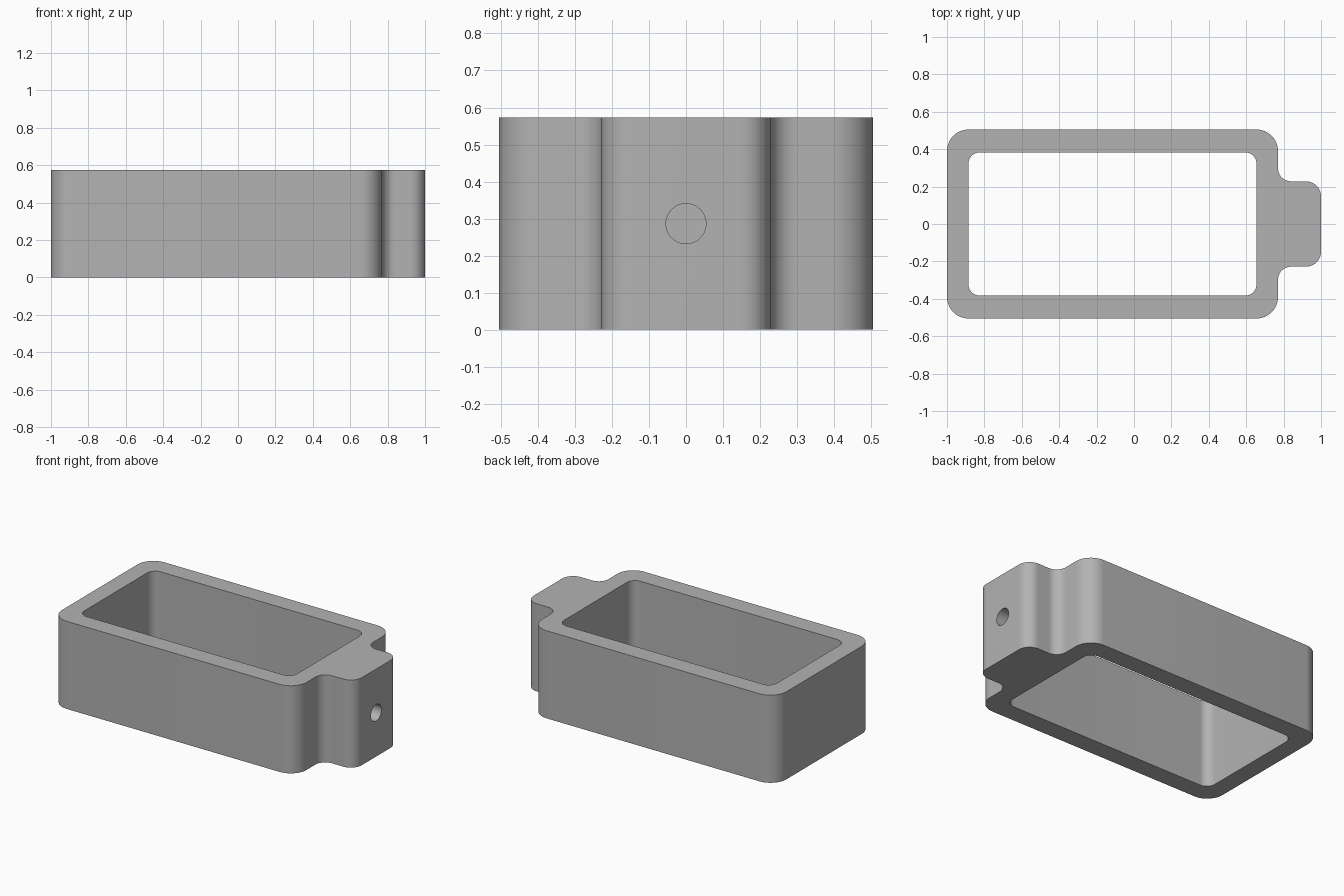
import bpy
import bmesh
import math
from mathutils import Vector, Matrix

if "Cube" in bpy.data.objects:
    bpy.data.objects.remove(bpy.data.objects["Cube"], do_unlink=True)

HEIGHT = 0.573
SEGMENTS = 12

grey = bpy.data.materials.new("plain grey")
grey.use_nodes = True
colour = (0.45, 0.45, 0.45, 1)
grey.diffuse_color = colour
grey.node_tree.nodes["Principled BSDF"].inputs["Base Color"].default_value = colour


def rounded(corners):
    """Replace each square corner (x, y, radius) by an arc."""
    outline = []
    for i, (x, y, r) in enumerate(corners):
        p = Vector((x, y))
        u = (Vector(corners[i - 1][:2]) - p).normalized()
        v = (Vector(corners[(i + 1) % len(corners)][:2]) - p).normalized()
        centre = p + (u + v) * r
        for k in range(SEGMENTS + 1):
            t = k / SEGMENTS * math.pi / 2
            outline.append(centre - r * (v * math.cos(t) + u * math.sin(t)))
    return outline


def add_object(name, bm):
    bmesh.ops.recalc_face_normals(bm, faces=bm.faces)
    mesh = bpy.data.meshes.new(name)
    bm.to_mesh(mesh)
    bm.free()
    mesh.materials.append(grey)
    obj = bpy.data.objects.new(name, mesh)
    bpy.context.collection.objects.link(obj)
    return obj


def prism(name, outline, bottom, top):
    bm = bmesh.new()
    face = bm.faces.new([bm.verts.new((p.x, p.y, bottom)) for p in outline])
    extruded = bmesh.ops.extrude_face_region(bm, geom=[face], use_keep_orig=True)
    moved = [g for g in extruded["geom"] if isinstance(g, bmesh.types.BMVert)]
    bmesh.ops.translate(bm, verts=moved, vec=(0, 0, top - bottom))
    return add_object(name, bm)


# Rounded box with the narrower filleted end tab
half = [(0.77, 0.228, 0.07), (0.77, 0.505, 0.115), (-1, 0.505, 0.115)]
tab = [(1, -0.228, 0.08), (1, 0.228, 0.08)]
mirrored = [(x, -y, r) for x, y, r in reversed(half)]
body = prism("frame_body", rounded(tab + half + mirrored), 0, HEIGHT)

# Open cavity through the full height
cavity = prism("cavity_cutter", rounded([
    (-0.885, -0.383, 0.06), (0.655, -0.383, 0.06),
    (0.655, 0.383, 0.06), (-0.885, 0.383, 0.06)]), -0.2, HEIGHT + 0.2)

# Round hole through the tab into the cavity
bm = bmesh.new()
bmesh.ops.create_cone(
    bm, cap_ends=True, segments=48, radius1=0.054, radius2=0.054, depth=0.7,
    matrix=Matrix.Translation((0.85, 0, HEIGHT / 2)) @ Matrix.Rotation(math.pi / 2, 4, "Y"))
hole = add_object("hole_cutter", bm)

bpy.ops.object.select_all(action="DESELECT")
body.select_set(True)
bpy.context.view_layer.objects.active = body
for cutter in (cavity, hole):
    cutter.hide_render = True
    cut = body.modifiers.new(cutter.name, "BOOLEAN")
    cut.operation = "DIFFERENCE"
    cut.solver = "EXACT"
    cut.object = cutter
    bpy.ops.object.modifier_apply(modifier=cut.name)
    bpy.data.objects.remove(cutter, do_unlink=True)

bpy.ops.object.shade_smooth_by_angle(angle=math.radians(30))
